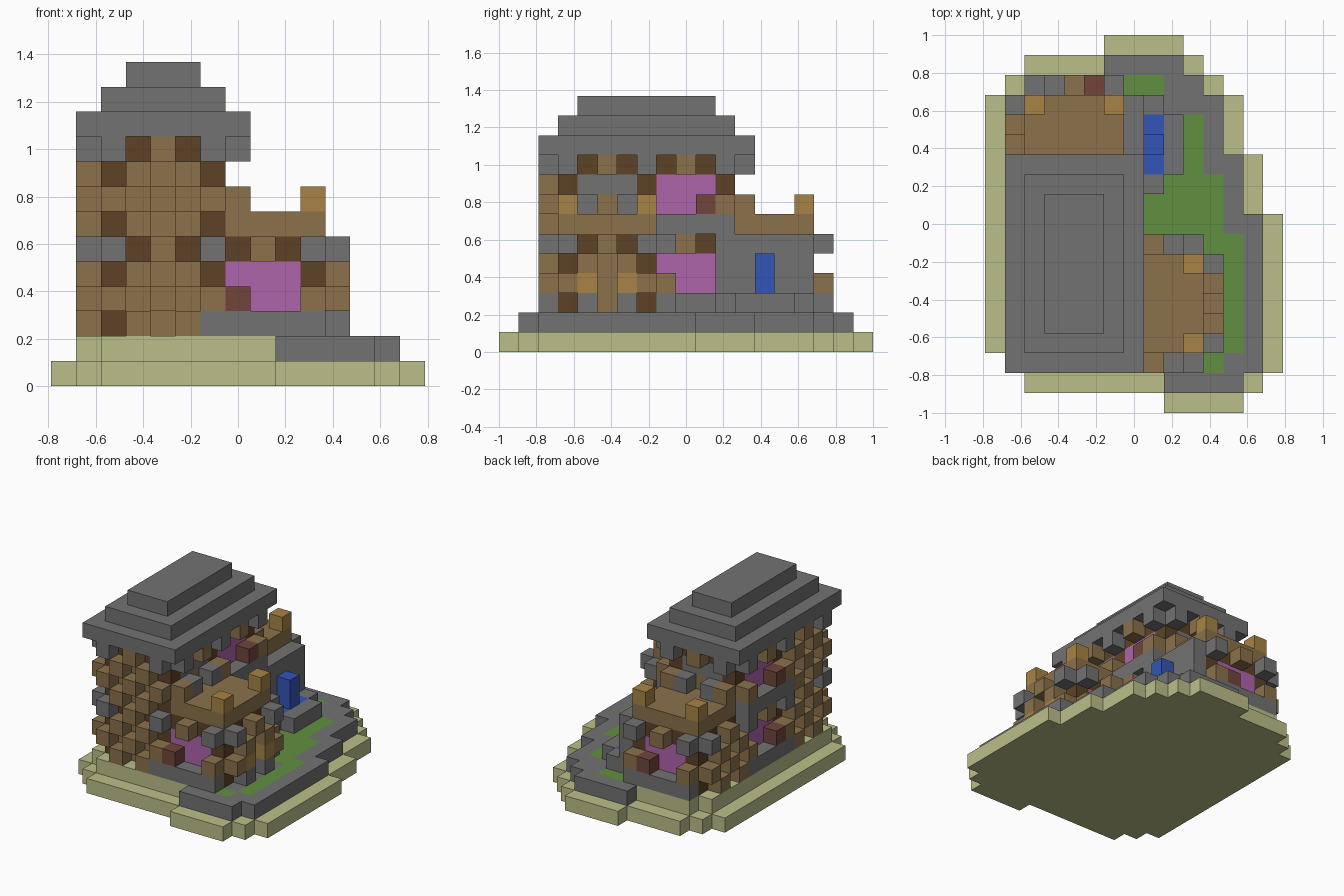
import bpy, bmesh, math
from mathutils import Vector

cube = bpy.data.objects.get("Cube")
if cube:
    bpy.data.objects.remove(cube, do_unlink=True)

U = 2 / 19                       # block size
ORIGIN = Vector((-7.5, -9.5, 0))

COLOURS = {
    "sand": (0.50, 0.52, 0.25),
    "stone": (0.17, 0.17, 0.17),
    "timber": (0.26, 0.165, 0.07),
    "dark_log": (0.11, 0.055, 0.02),
    "light_wood": (0.39, 0.23, 0.06),
    "pink_glass": (0.43, 0.13, 0.41),
    "clay": (0.165, 0.06, 0.045),
    "water_blue": (0.035, 0.09, 0.48),
    "grass": (0.12, 0.28, 0.05),
}
mats = {}
for name, rgb in COLOURS.items():
    m = bpy.data.materials.new(name)
    m.use_nodes = True
    m.diffuse_color = (*rgb, 1)
    m.node_tree.nodes["Principled BSDF"].inputs["Base Color"].default_value = (*rgb, 1)
    mats[name] = m

cells = {}                       # block position -> (part, colour)


def fill(part, colour, xs, ys, zs, keep=False):
    """Fill an inclusive range of blocks."""
    for i in range(xs[0], xs[1] + 1):
        for j in range(ys[0], ys[1] + 1):
            for k in range(zs[0], zs[1] + 1):
                if not (keep and (i, j, k) in cells):
                    cells[i, j, k] = (part, colour)


# Stepped ground: (first row, last row, first column, last column)
for j0, j1, i0, i1 in [(0, 0, 9, 12), (1, 1, 2, 13), (2, 2, 1, 14), (3, 9, 0, 14), (10, 12, 0, 13),
                       (13, 15, 0, 12), (16, 16, 1, 11), (17, 17, 2, 10), (18, 18, 6, 9)]:
    fill("sand_base", "sand", (i0, i1), (j0, j1), (0, 0))
for j0, j1, i0, i1 in [(1, 1, 9, 12), (2, 2, 2, 13), (3, 9, 1, 13), (10, 12, 1, 12),
                       (13, 15, 1, 11), (16, 16, 2, 10), (17, 17, 6, 9)]:
    fill("stone_terrace", "stone", (i0, i1), (j0, j1), (1, 1))
for (i, j, k) in list(cells):
    if k == 1 and (i <= 5 or (j <= 3 and i <= 8)):
        cells[i, j, k] = ("sand_step", "sand")
for j0, j1, i0, i1 in [(2, 2, 11, 11), (3, 7, 12, 12), (8, 8, 11, 12), (9, 11, 8, 11),
                       (12, 14, 10, 10), (16, 16, 7, 8)]:
    fill("lawn", "grass", (i0, i1), (j0, j1), (1, 1))

# Stone wall and basin with a water column
fill("fountain_wall", "stone", (6, 7), (11, 15), (2, 5))
fill("basin", "stone", (8, 8), (11, 15), (2, 2))
fill("basin", "stone", (9, 9), (12, 14), (2, 2))
fill("water", "water_blue", (8, 8), (12, 14), (2, 2))
fill("water", "water_blue", (8, 8), (13, 13), (3, 4))

# Wall modules, five blocks wide and four high: part, kind, corner, run axis, outward, floor, pot
X, Y = (1, 0), (0, 1)
E, W, N, S = (1, 0), (-1, 0), (0, 1), (0, -1)
LOW, HIGH = 2, 6
WALLS = [
    ("house_front", "timber", (2, 3), X, S, LOW, 0),
    ("house_front", "timber", (2, 3), X, S, HIGH, 0),
    ("house_west", "timber", (2, 3), Y, W, LOW, 0),
    ("house_west", "timber", (2, 3), Y, W, HIGH, 0),
    ("house_west", "window", (2, 7), Y, W, LOW, 1),
    ("house_west", "window", (2, 7), Y, W, HIGH, 1),
    ("house_east", "door", (6, 3), Y, E, HIGH, 0),
    ("house_east", "window", (6, 7), Y, E, LOW, 0),
    ("house_east", "window", (6, 7), Y, E, HIGH, 3),
    ("house_back", "door", (2, 11), X, N, HIGH, 0),
    ("back_wing_side", "timber", (2, 11), Y, W, LOW, 0),
    ("back_wing_window", "window", (2, 15), X, N, LOW, 3),
    ("side_wing_front", "window", (6, 3), X, S, LOW, 1),
    ("side_wing_back", "window", (6, 7), X, N, LOW, 0),
    ("side_wing_entrance", "entrance", (10, 3), Y, E, LOW, 0),
]


def wall_colour(kind, t, r):
    if t in (0, 4):
        return ("dark_log", "timber", "dark_log", "stone")[r]
    if r == 3:
        return "timber" if t == 2 else "dark_log"
    if kind == "window" and r > 0:
        return "pink_glass"
    if kind == "door":
        return "timber" if t == 2 and r < 2 else "stone"
    if kind == "entrance" and t != 2:
        return ("stone", "light_wood", "timber")[r]
    return "timber"


def sticks_out(kind, t, r):
    odd = (t + r) % 2 == 1
    if kind == "window":
        return r == 0 or (odd and (r == 3 or t in (0, 4)))
    if kind == "door":
        return (r == 3 and odd) or (r == 1 and t != 2)
    if kind == "entrance" and r < 3:
        return t in (1, 3) or (r == 1 and t in (0, 4))
    return odd


def module_cells():
    for part, kind, (ci, cj), run, out, floor, pot in WALLS:
        for t in range(5):
            for r in range(4):
                yield part, kind, t, r, ci + run[0] * t, cj + run[1] * t, floor + r, out, pot


for part, kind, t, r, i, j, k, out, pot in module_cells():
    cells[i, j, k] = (part, wall_colour(kind, t, r))

# Balcony slabs and corner posts
fill("side_balcony", "timber", (7, 10), (3, 7), (6, 6))
fill("back_balcony", "timber", (2, 6), (12, 15), (6, 6))
for i, j in [(10, 3), (10, 7), (2, 15), (6, 15)]:
    fill("balcony_post", "light_wood", (i, i), (j, j), (7, 7))

# Projecting beam ends, sills and flower pots
for part, kind, t, r, i, j, k, out, pot in module_cells():
    a, b = i + out[0], j + out[1]
    if pot and t == pot and r == 1:
        fill("flower_pot", "clay", (a, a), (b, b), (k, k))
    elif sticks_out(kind, t, r):
        sill = kind == "window" and r == 0
        fill("window_sill" if sill else part + "_beams", "stone" if sill else wall_colour(kind, t, r),
             (a, a), (b, b), (k, k), keep=True)

# Stepped roof
for s in range(3):
    fill("roof", "stone", (1 + s, 7 - s), (2 + s, 12 - s), (10 + s, 10 + s))

# Turn each part into one mesh of its exposed faces
DIRS = [Vector(d) for d in ((1, 0, 0), (-1, 0, 0), (0, 1, 0), (0, -1, 0), (0, 0, 1), (0, 0, -1))]
for part in sorted({p for p, c in cells.values()}):
    own = {pos: c for pos, (p, c) in cells.items() if p == part}
    slots = sorted(set(own.values()))
    mesh = bpy.data.meshes.new(part)
    for c in slots:
        mesh.materials.append(mats[c])
    bm = bmesh.new()
    for pos, c in own.items():
        centre = Vector(pos) + Vector((0.5, 0.5, 0.5))
        for d in DIRS:
            if tuple(int(v) for v in Vector(pos) + d) in cells:
                continue
            u = Vector((d.y, d.z, d.x))
            v = d.cross(u)
            quad = [centre + (d + u * a + v * b) / 2 for a, b in ((-1, -1), (1, -1), (1, 1), (-1, 1))]
            face = bm.faces.new([bm.verts.new((q + ORIGIN) * U) for q in quad])
            face.material_index = slots.index(c)
    bmesh.ops.remove_doubles(bm, verts=bm.verts, dist=U / 100)
    bmesh.ops.dissolve_limit(bm, angle_limit=math.radians(1), verts=bm.verts, edges=bm.edges,
                             delimit={'MATERIAL'})
    bm.to_mesh(mesh)
    bm.free()
    bpy.context.collection.objects.link(bpy.data.objects.new(part, mesh))
